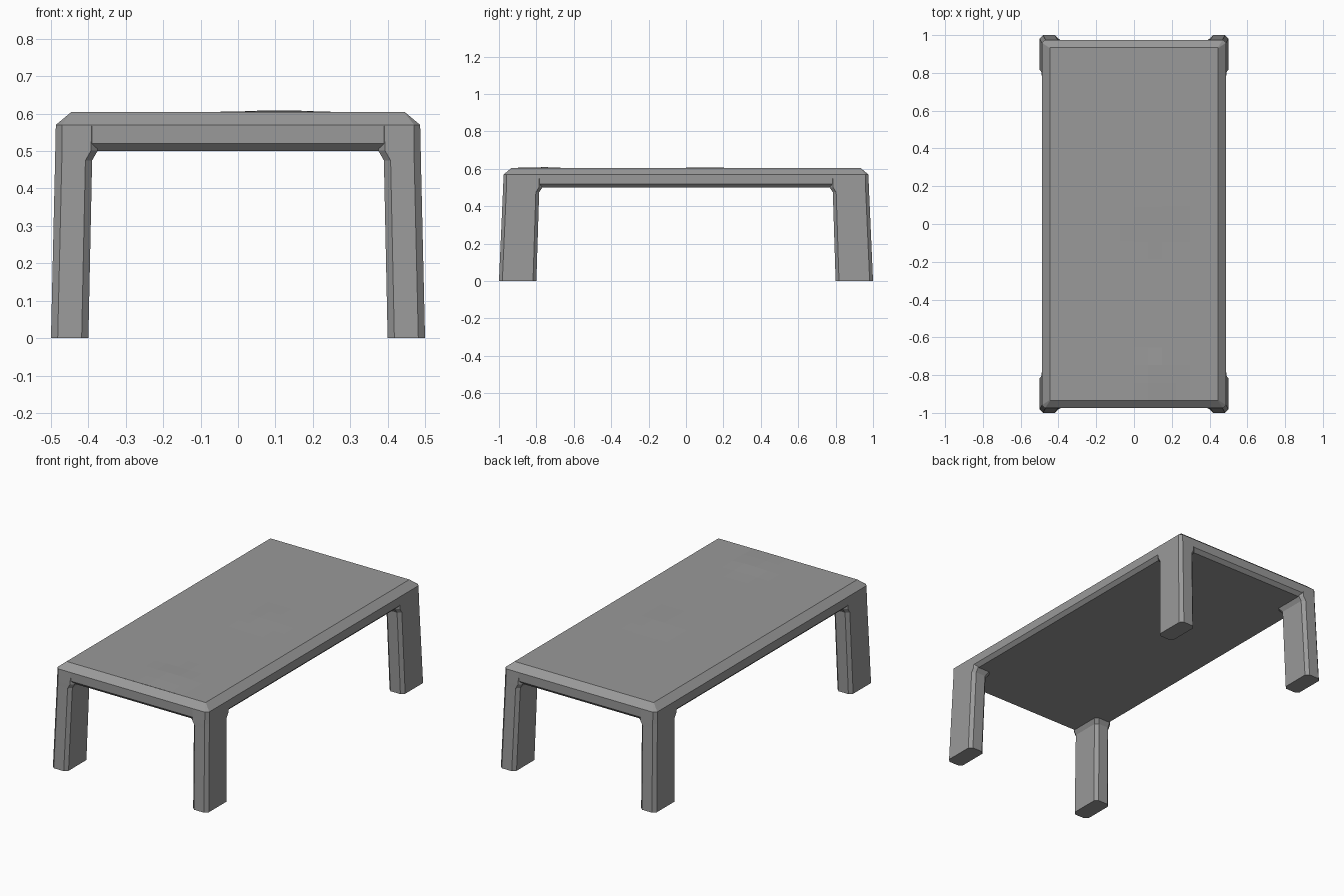
import bpy, bmesh, math
from mathutils import Matrix

cube = bpy.data.objects.get("Cube")
if cube:
    bpy.data.objects.remove(cube, do_unlink=True)

# Single plain grey finish
grey = bpy.data.materials.new("plain_grey")
grey.use_nodes = True
colour = (0.32, 0.32, 0.32, 1)
grey.diffuse_color = colour
grey.node_tree.nodes["Principled BSDF"].inputs["Base Color"].default_value = colour


def ring(bm, x0, x1, y0, y1, cut, z):
    """Rectangle with chamfered corners, counter-clockwise."""
    points = [(x0 + cut, y0), (x1 - cut, y0), (x1, y0 + cut), (x1, y1 - cut),
              (x1 - cut, y1), (x0 + cut, y1), (x0, y1 - cut), (x0, y0 + cut)]
    return [bm.verts.new((x, y, z)) for x, y in points]


def loft(bm, sections, cap_top=True):
    """Skin a stack of chamfered rectangles."""
    rings = [ring(bm, *s) for s in sections]
    for low, high in zip(rings, rings[1:]):
        for i in range(len(low)):
            j = (i + 1) % len(low)
            bm.faces.new((low[i], low[j], high[j], high[i]))
    bm.faces.new(list(reversed(rings[0])))
    if cap_top:
        bm.faces.new(rings[-1])


def finish(bm, name):
    mesh = bpy.data.meshes.new(name)
    bm.to_mesh(mesh)
    bm.free()
    mesh.materials.append(grey)
    obj = bpy.data.objects.new(name, mesh)
    bpy.context.collection.objects.link(obj)
    return obj


# Tabletop: slab with chamfered edges and a very slightly uneven surface
half_x, half_y, top_z = 0.487, 0.975, 0.604
inset = 0.041
bm = bmesh.new()
loft(bm, [(-half_x + d, half_x - d, -half_y + d, half_y - d, cut, z)
          for d, cut, z in ((0.02, 0.012, 0.5), (0, 0.016, 0.52),
                            (0, 0.016, 0.57), (inset, 0.002, top_z))], cap_top=False)
surface = bmesh.ops.create_grid(
    bm, x_segments=12, y_segments=20, size=1,
    matrix=Matrix.Translation((0, 0, top_z))
    @ Matrix.Diagonal((half_x - inset, half_y - inset, 1, 1)))
for v in surface["verts"]:
    for cx, cy, height, spread in ((0.11, -0.78, 0.006, 0.1), (0.1, 0.1, 0.003, 0.14)):
        dist = math.hypot(v.co.x - cx, v.co.y - cy)
        v.co.z += height * math.exp(-(dist / spread) ** 2)
finish(bm, "tabletop")

# Legs: splayed, chamfered posts flaring into the slab, mirrored to four corners
bm = bmesh.new()
loft(bm, [(0.4, 0.5, 0.8, 1.0, 0.018, 0),
          (0.39, 0.489, 0.785, 0.979, 0.018, 0.475),
          (0.375, 0.4885, 0.768, 0.978, 0.018, 0.501),
          (0.375, half_x, 0.768, half_y, 0.016, 0.57)])
legs = finish(bm, "legs")
mirror = legs.modifiers.new("four_corners", "MIRROR")
mirror.use_axis = (True, True, False)
mirror.use_mirror_merge = False
